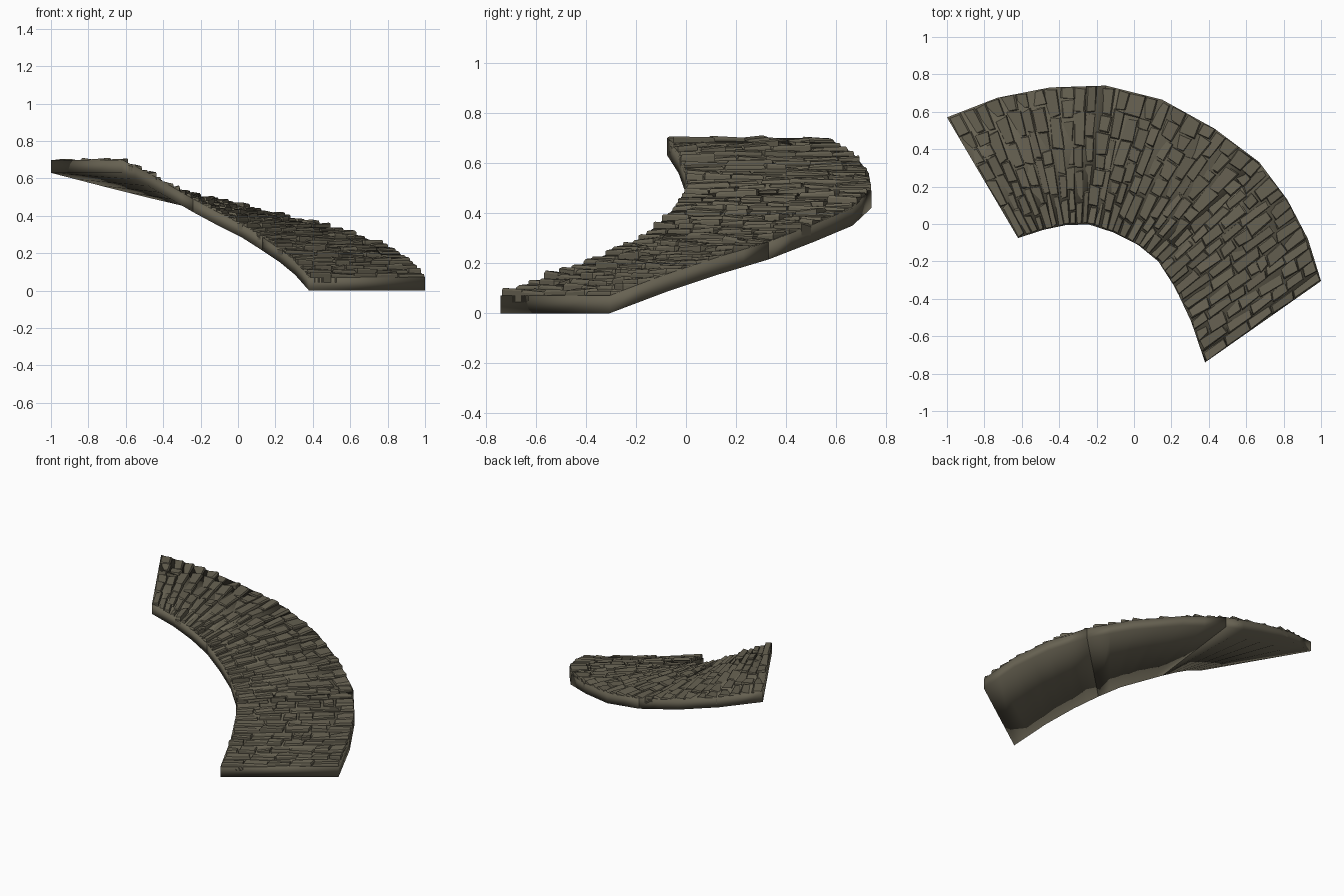
import bpy, bmesh, random
from mathutils import Vector

if "Cube" in bpy.data.objects:
    bpy.data.objects.remove(bpy.data.objects["Cube"])

random.seed(7)

stone_mat = bpy.data.materials.new("olive grey stone")
stone_mat.diffuse_color = (0.135, 0.121, 0.084, 1)
stone_mat.use_nodes = True
stone_mat.node_tree.nodes["Principled BSDF"].inputs["Base Color"].default_value = stone_mat.diffuse_color

# Plan of the curved ramp: inner edge, outer edge and underside height
INNER = [(.38, -.74), (.305, -.52), (.22, -.34), (.13, -.2), (.02, -.11),
         (-.11, -.045), (-.24, -.003), (-.36, -.005), (-.48, -.03), (-.62, -.075)]
OUTER = [(1, -.305), (.93, -.08), (.82, .13), (.67, .33), (.43, .51),
         (.15, .665), (-.15, .74), (-.45, .73), (-.73, .675), (-1, .57)]
HEIGHT = [0, .085, .155, .215, .285, .35, .42, .49, .56, .63]


def lerp_list(values, t):
    f = min(max(t, 0), 1) * (len(values) - 1)
    i = min(int(f), len(values) - 2)
    return values[i] + (values[i + 1] - values[i]) * (f - i)


INNER_V = [Vector(p) for p in INNER]
OUTER_V = [Vector(p) for p in OUTER]


def point(t, u, z):
    """t runs up the ramp, u runs from the inner to the outer edge."""
    p = lerp_list(INNER_V, t).lerp(lerp_list(OUTER_V, t), u)
    return Vector((p.x, p.y, z))


def finish(bm, name, smooth):
    bmesh.ops.recalc_face_normals(bm, faces=bm.faces)
    for f in bm.faces:
        f.smooth = smooth
    me = bpy.data.meshes.new(name)
    bm.to_mesh(me)
    bm.free()
    me.materials.append(stone_mat)
    ob = bpy.data.objects.new(name, me)
    bpy.context.collection.objects.link(ob)


# Smooth base slab, in three lengths butted together
def base_section(name, t0, t1, steps=6):
    bm = bmesh.new()
    rings = []
    for k in range(steps + 1):
        t = t0 + (t1 - t0) * k / steps
        z = lerp_list(HEIGHT, t)
        rings.append([bm.verts.new(point(t, u, z + h)) for u, h in
                      ((0, 0), (1, 0), (1, .07), (0, .07))])
    for a, b in zip(rings, rings[1:]):
        for j in range(4):
            bm.faces.new((a[j], a[(j + 1) % 4], b[(j + 1) % 4], b[j]))
    bm.faces.new(rings[0])
    bm.faces.new(rings[-1])
    finish(bm, name, True)


for i, name in enumerate(("lower_base", "middle_base", "upper_base")):
    base_section(name, i / 3, (i + 1) / 3)


# One rough stone: a flat-topped block with a chipped, narrower top
def add_stone(bm, t0, t1, u0, u1, z_low, z_top):
    r = random.uniform
    dt, du = t1 - t0, u1 - u0
    low, mid, top = [], [], []
    tilt_t, tilt_u = r(-.004, .004), r(-.005, .005)
    for a, b in ((0, 0), (0, 1), (1, 1), (1, 0)):
        t = t0 + dt * a + r(-.10, .10) * dt
        u = u0 + du * b + r(-.07, .07) * du
        t, u = min(max(t, 0), 1), min(max(u, 0), 1)
        ti = t + dt * (.5 - a) * r(.06, .28)
        ui = u + du * (.5 - b) * r(.02, .14)
        z = z_top + tilt_t * (a - .5) * 2 + tilt_u * (b - .5) * 2
        low.append(bm.verts.new(point(t, u, z_low)))
        mid.append(bm.verts.new(point(t, u, z - r(.004, .013))))
        top.append(bm.verts.new(point(ti, ui, z)))
    for lo, hi in ((low, mid), (mid, top)):
        for j in range(4):
            k = (j + 1) % 4
            bm.faces.new((lo[j], lo[k], hi[k], hi[j]))
    bm.faces.new(top)
    bm.faces.new(low)


# Courses of stones laid across the ramp as shallow steps
ROWS = 34
bm = bmesh.new()
edges = [(i + (random.uniform(-.16, .16) if 0 < i < ROWS else 0)) / ROWS
         for i in range(ROWS + 1)]
for row in range(ROWS):
    t0, t1 = edges[row], edges[row + 1]
    widths = [random.uniform(.6, 1.5) for _ in range(random.choice((5, 6, 6, 7)))]
    total, u = sum(widths), 0
    z_low = lerp_list(HEIGHT, t0) + .045
    z_mid = lerp_list(HEIGHT, (t0 + t1) / 2)
    for w in widths:
        u1 = u + w / total
        shift = random.uniform(-.1, .1) / ROWS
        z_top = min(z_mid + .081 + random.uniform(-.007, .007), .705)
        add_stone(bm, max(t0 + shift, 0), min(t1 + shift, 1),
                  u + .003, u1 - .003, z_low, z_top)
        u = u1
finish(bm, "paving_stones", False)
